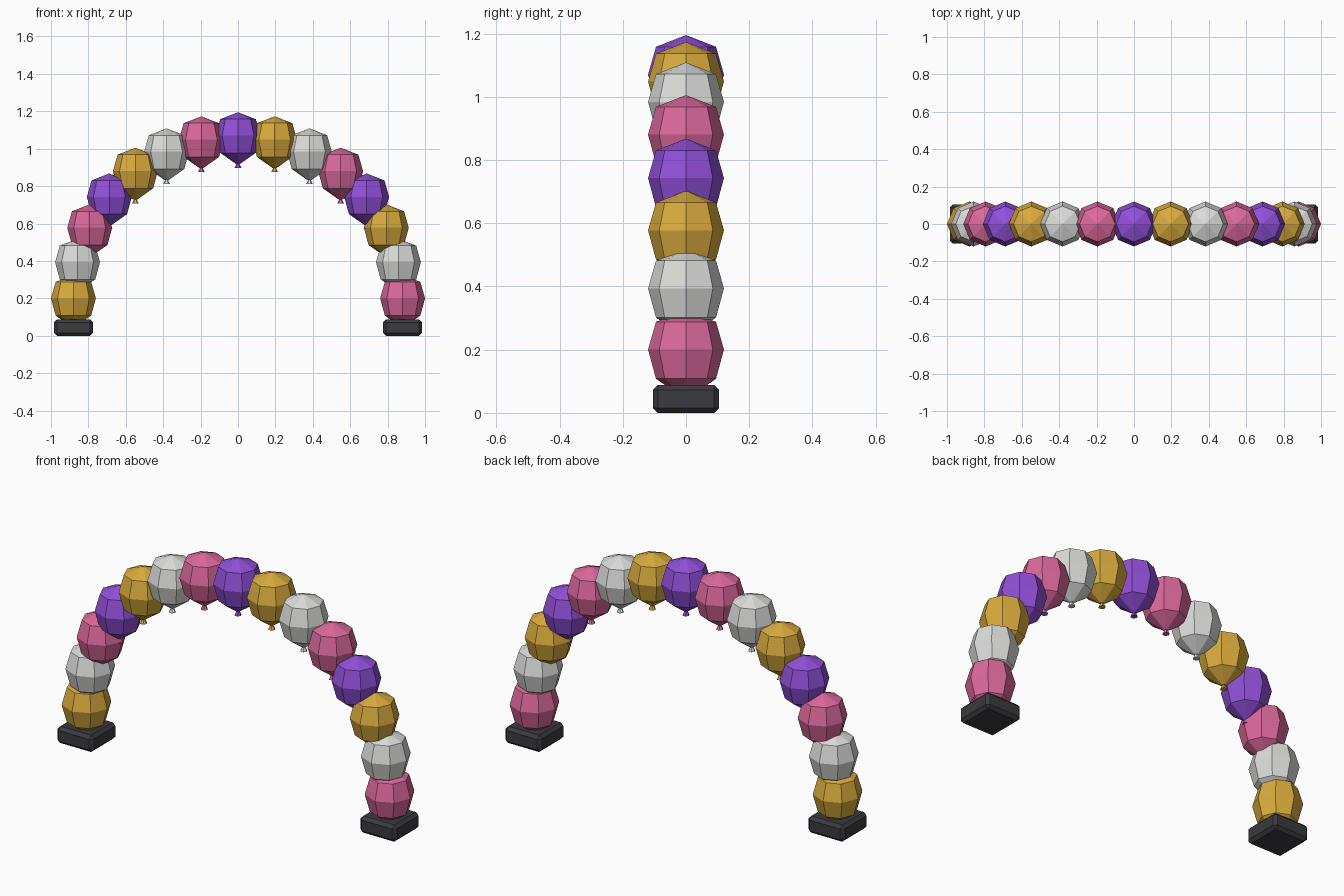
import bpy
import bmesh
from math import pi, sin, cos

if "Cube" in bpy.data.objects:
    bpy.data.objects.remove(bpy.data.objects["Cube"])


def make_material(name, srgb):
    color = [((c + 0.055) / 1.055) ** 2.4 for c in srgb] + [1.0]
    mat = bpy.data.materials.new(name)
    mat.use_nodes = True
    mat.diffuse_color = color
    bsdf = next(n for n in mat.node_tree.nodes if n.type == "BSDF_PRINCIPLED")
    bsdf.inputs["Base Color"].default_value = color
    return mat


gold = make_material("gold", (0.85, 0.67, 0.24))
white = make_material("silver white", (0.86, 0.86, 0.85))
pink = make_material("pink", (0.86, 0.41, 0.61))
purple = make_material("purple", (0.57, 0.31, 0.85))
charcoal = make_material("charcoal", (0.23, 0.23, 0.25))


def lathe(bm, profile, sides):
    """Revolve (radius, height) points about z, closing both ends."""
    rings = []
    for r, z in profile:
        if r == 0:
            rings.append([bm.verts.new((0, 0, z))] * sides)
        else:
            rings.append([bm.verts.new((r * cos(2 * pi * k / sides),
                                        r * sin(2 * pi * k / sides), z))
                          for k in range(sides)])
    for low, high in zip(rings, rings[1:]):
        for k in range(sides):
            n = (k + 1) % sides
            loop = list(dict.fromkeys((low[k], low[n], high[n], high[k])))
            bm.faces.new(loop)
    for ring in (rings[0], rings[-1]):
        if len(set(ring)) > 2:
            bm.faces.new(ring)
    bmesh.ops.recalc_face_normals(bm, faces=bm.faces)


def add_object(name, bm, mat, location):
    mesh = bpy.data.meshes.new(name)
    bm.to_mesh(mesh)
    bm.free()
    mesh.materials.append(mat)
    obj = bpy.data.objects.new(name, mesh)
    obj.location = location
    bpy.context.collection.objects.link(obj)
    return obj


BODY = [(0.01, -0.152), (0.095, -0.092), (0.12, 0), (0.095, 0.088), (0, 0.125)]
KNOT = [(0.018, -0.173), (0.006, -0.148)]
RX, RZ, FOOT_Z = 0.88, 0.87, 0.2

# Balloons spaced evenly along a half ellipse, all hanging upright
COUNT = 15
for i in range(COUNT):
    t = pi * (1 - i / (COUNT - 1))
    place = (RX * cos(t), 0, FOOT_Z + RZ * sin(t))
    mat = (gold, white, pink, purple)[i % 4]
    for part, profile, sides in (("balloon", BODY, 8), ("knot", KNOT, 6)):
        bm = bmesh.new()
        lathe(bm, profile, sides)
        add_object(f"{part}_{i + 1}", bm, mat, place)

# Chamfered weight under each foot of the arch
for side, x in (("right", -RX), ("left", RX)):
    bm = bmesh.new()
    bmesh.ops.create_cube(bm, size=1)
    bmesh.ops.scale(bm, vec=(0.21, 0.21, 0.088), verts=bm.verts)
    bmesh.ops.bevel(bm, geom=bm.edges[:], offset=0.016, segments=1,
                    affect="EDGES")
    add_object(f"base_weight_{side}", bm, charcoal, (x, 0, 0.044))
